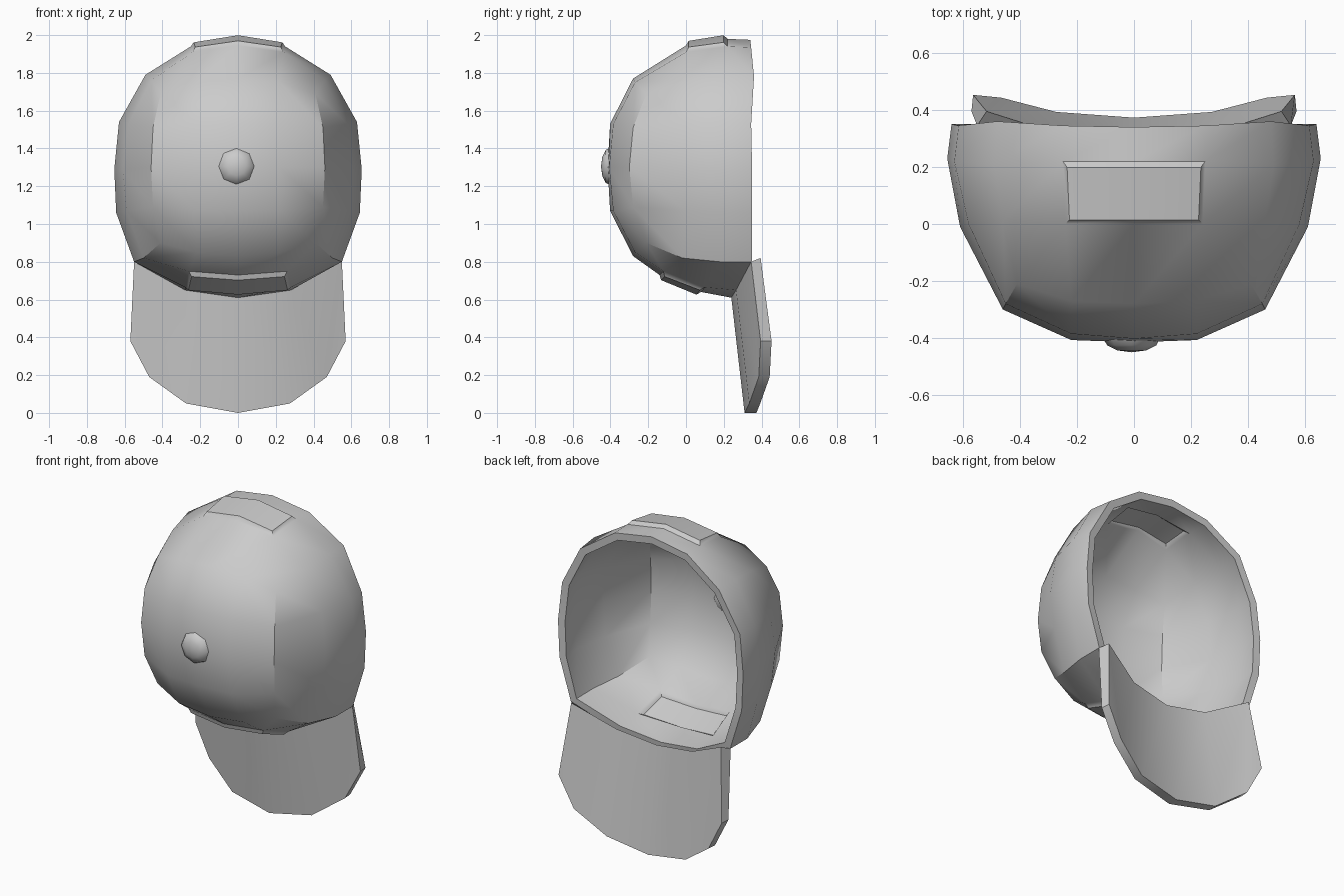
import bpy, bmesh
from mathutils import Vector

if "Cube" in bpy.data.objects:
    bpy.data.objects.remove(bpy.data.objects["Cube"])


def finish(bm, name, thickness=0, angle=0.6):
    mesh = bpy.data.meshes.new(name)
    bm.to_mesh(mesh)
    bm.free()
    ob = bpy.data.objects.new(name, mesh)
    bpy.context.collection.objects.link(ob)
    bpy.ops.object.select_all(action='DESELECT')
    bpy.context.view_layer.objects.active = ob
    ob.select_set(True)
    if thickness:
        m = ob.modifiers.new("Shell", 'SOLIDIFY')
        m.thickness = thickness
        m.offset = -1
        m.use_even_offset = True
        bpy.ops.object.modifier_apply(modifier=m.name)
    bpy.ops.object.shade_smooth_by_angle(angle=angle)
    return ob


# Crown: half sections (top to bottom) of four rings, front edge to open rim
SECTIONS = [
    ((0, .22, .41, .45, .46, .45, .41, .22, 0),
     (-.28, -.27, -.21, -.28, -.30, -.28, -.21, -.27, -.28),
     (1.77, 1.75, 1.69, 1.51, 1.30, 1.09, .90, .85, .83)),
    ((0, .24, .46, .58, .61, .59, .50, .26, 0),
     (0, 0, .01, 0, -.01, 0, -.02, -.12, -.14),
     (1.945, 1.91, 1.76, 1.53, 1.29, 1.07, .82, .75, .73)),
    ((0, .25, .49, .63, .655, .645, .55, .28, 0),
     (.22, .22, .21, .22, .23, .22, .18, .10, .08),
     (1.98, 1.94, 1.79, 1.54, 1.29, 1.06, .80, .665, .64)),
    ((0, .25, .48, .615, .64, .63, .55, .28, 0),
     (.34, .345, .36, .345, .35, .35, .35, .265, .24),
     (1.975, 1.935, 1.78, 1.53, 1.29, 1.06, .80, .65, .61)),
]
bm = bmesh.new()
rings = []
for xs, ys, zs in SECTIONS:
    pts = list(zip(xs, ys, zs))
    pts += [(-x, y, z) for x, y, z in pts[7:0:-1]]
    rings.append([bm.verts.new(p) for p in pts])
patches = [[], []]
for j in range(3):
    a, b = rings[j], rings[j + 1]
    for k in range(16):
        n = (k + 1) % 16
        f = bm.faces.new((a[k], a[n], b[n], b[k]))
        if j == 1 and k in (15, 0):
            patches[0].append(f)
        if j == 1 and k in (7, 8):
            patches[1].append(f)

# Front of the crown: 4 x 4 grid filling the first ring
r = rings[0]
grid = [[r[i] for i in (14, 15, 0, 1, 2)]]
for row, z in enumerate((1.53, 1.30, 1.07)):
    y_mid, y_side = (-.415, -.407) if row == 1 else (-.402, -.385)
    inner = [bm.verts.new((x, y_mid if x == 0 else y_side, z)) for x in (-.22, 0, .22)]
    grid.append([r[13 - row]] + inner + [r[3 + row]])
grid.append([r[i] for i in (10, 9, 8, 7, 6)])
for i in range(4):
    for j in range(4):
        f = bm.faces.new((grid[i][j], grid[i][j + 1], grid[i + 1][j + 1], grid[i + 1][j]))
bmesh.ops.recalc_face_normals(bm, faces=bm.faces)
bm.normal_update()
if f.normal.y > 0:
    bmesh.ops.reverse_faces(bm, faces=bm.faces)
# Raised patches on the top and underside
for faces in patches:
    bmesh.ops.inset_region(bm, faces=faces, thickness=.018, depth=.022, use_even_offset=True)
finish(bm, "crown", thickness=.045)

# Brim: front layer outline, copied back and inward for its thickness
TOP = [(0, .24, .61), (.28, .265, .65), (.55, .345, .80)]
LOW = [(0, .31, .0), (.275, .335, .05), (.47, .385, .19), (.57, .395, .38)]


def mirrored(pts):
    return [(-x, y, z) for x, y, z in pts[:0:-1]] + pts


bm = bmesh.new()
layers = []
for back in (0, 1):
    top = [(x * (1 - .06 * back), y + .05 * back, z + (.045 if x < .5 else .02) * back) for x, y, z in TOP]
    low = [(x * (1 - .01 * back), y + (.058 if x > .1 else .063) * back, z) for x, y, z in LOW]
    t = [bm.verts.new(p) for p in mirrored(top)]
    b = [bm.verts.new(p) for p in mirrored(low)]
    for i in range(4):
        bm.faces.new((t[i], t[i + 1], b[i + 2], b[i + 1]))
    bm.faces.new((t[0], b[1], b[0]))
    bm.faces.new((t[4], b[6], b[5]))
    layers.append(t + b[::-1])
front, rear = layers
for i in range(len(front)):
    n = (i + 1) % len(front)
    bm.faces.new((front[i], front[n], rear[n], rear[i]))
bmesh.ops.recalc_face_normals(bm, faces=bm.faces)
finish(bm, "brim")

# Button at the centre of the crown
bm = bmesh.new()
bmesh.ops.create_uvsphere(bm, u_segments=8, v_segments=6, radius=1)
for v in bm.verts:
    v.co = Vector((v.co.x * .1 - .008, -.40 - v.co.z * .05, 1.305 + v.co.y * .1))
bmesh.ops.recalc_face_normals(bm, faces=bm.faces)
finish(bm, "button", angle=.9)
